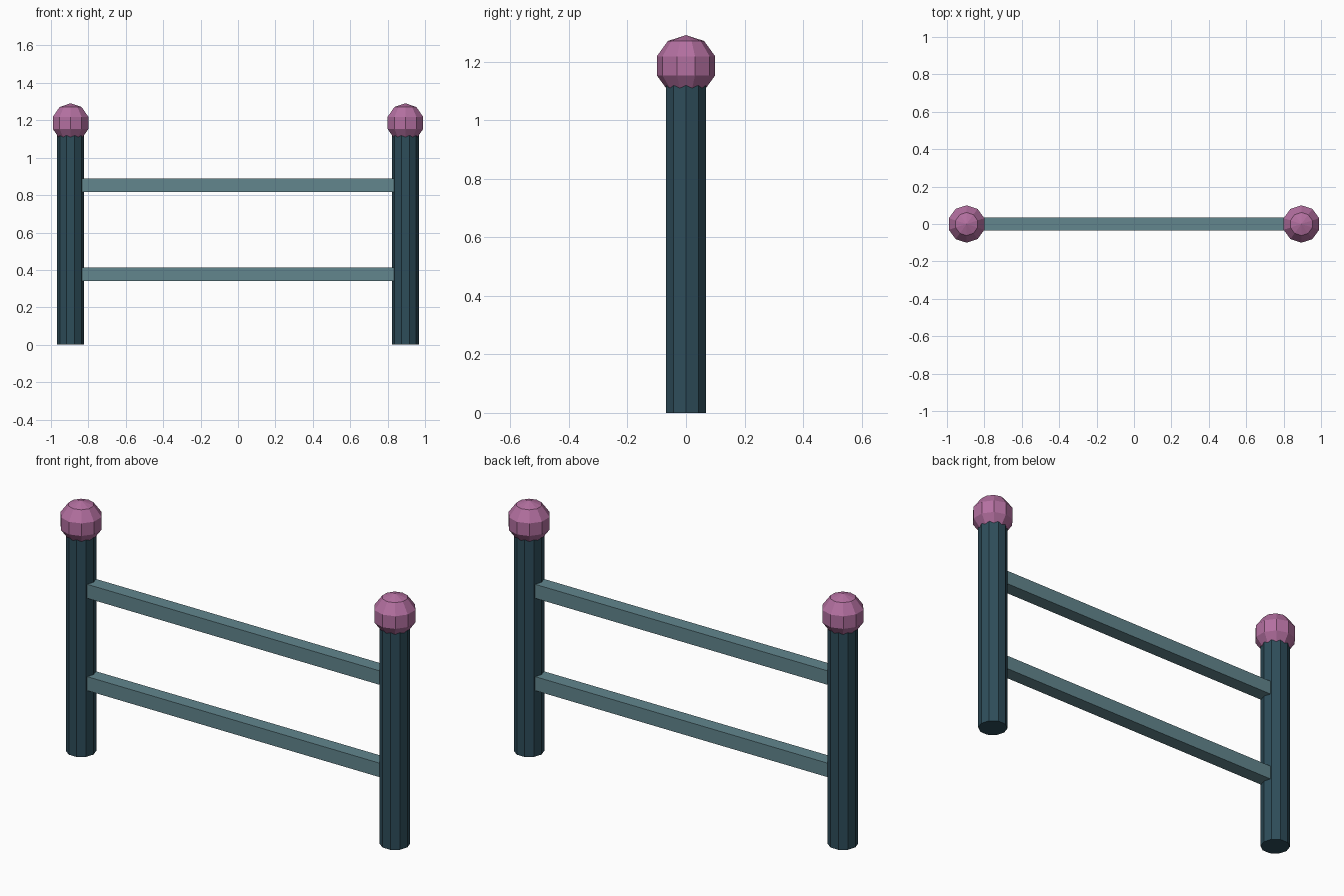
import bpy

cube = bpy.data.objects.get("Cube")
if cube:
    bpy.data.objects.remove(cube, do_unlink=True)


def material(name, rgb):
    mat = bpy.data.materials.new(name)
    mat.use_nodes = True
    mat.diffuse_color = (*rgb, 1)
    mat.node_tree.nodes["Principled BSDF"].inputs["Base Color"].default_value = (*rgb, 1)
    return mat


DARK_TEAL = material("dark teal", (0.027, 0.074, 0.102))
GREY_TEAL = material("grey teal", (0.122, 0.238, 0.270))
PINK = material("dusty pink", (0.45, 0.16, 0.35))

SIDES = 10
POST_X = 0.895
POST_RADIUS = 0.0715
POST_HEIGHT = 1.15
KNOB_RADIUS = 0.105
KNOB_Z = 1.186
RAIL_SIZE = 0.072


def finish(name, mat):
    obj = bpy.context.object
    obj.name = name
    obj.data.materials.clear()
    obj.data.materials.append(mat)
    bpy.ops.object.shade_flat()
    return obj


QUARTER_TURN = 1.570796  # puts a corner of each decagon on the x axis

# Posts with faceted knobs
for side, sign in (("left", 1), ("right", -1)):
    x = sign * POST_X
    bpy.ops.mesh.primitive_cylinder_add(
        vertices=SIDES, radius=POST_RADIUS, depth=POST_HEIGHT,
        location=(x, 0, POST_HEIGHT / 2), rotation=(0, 0, QUARTER_TURN))
    finish(side + "_post", DARK_TEAL)
    bpy.ops.mesh.primitive_uv_sphere_add(
        segments=SIDES, ring_count=5, radius=KNOB_RADIUS,
        location=(x, 0, KNOB_Z))
    finish(side + "_knob", PINK)

# Square rails, sunk into the posts
for name, z in (("lower_rail", 0.376), ("upper_rail", 0.852)):
    bpy.ops.mesh.primitive_cube_add(size=1, location=(0, 0, z))
    rail = finish(name, GREY_TEAL)
    rail.scale = (2 * POST_X, RAIL_SIZE, RAIL_SIZE)
